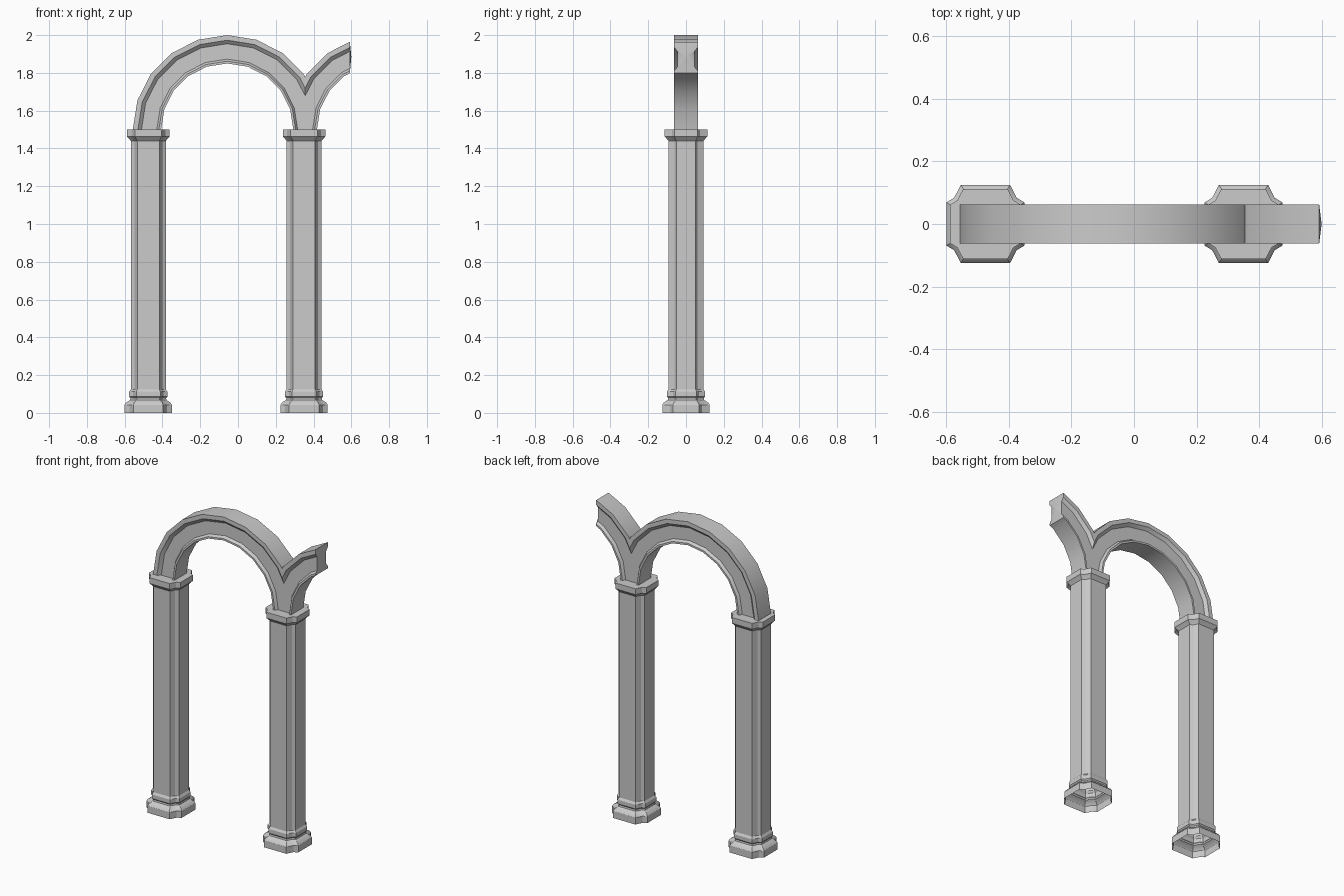
import bpy, bmesh, math
from mathutils import Vector

if "Cube" in bpy.data.objects:
    bpy.data.objects.remove(bpy.data.objects["Cube"])


def finish(bm, name):
    bmesh.ops.recalc_face_normals(bm, faces=bm.faces)
    mesh = bpy.data.meshes.new(name)
    bm.to_mesh(mesh)
    bm.free()
    ob = bpy.data.objects.new(name, mesh)
    bpy.context.collection.objects.link(ob)
    bpy.ops.object.select_all(action='DESELECT')
    ob.select_set(True)
    bpy.context.view_layer.objects.active = ob
    bpy.ops.object.shade_smooth_by_angle(angle=math.radians(30))
    return ob


def bridge(bm, a, b):
    n = len(a)
    for i in range(n):
        j = (i + 1) % n
        bm.faces.new((a[i], a[j], b[j], b[i]))


# Notched-corner column section, in units of its half width
corner = [(1, 0.55), (0.80, 0.67), (0.63, 1)]
section = (corner
           + [(-x, y) for x, y in reversed(corner)]
           + [(-x, -y) for x, y in corner]
           + [(x, -y) for x, y in reversed(corner)])

# Column outline: half width, height
outline = [(0.125, 0), (0.125, 0.043), (0.117, 0.055), (0.096, 0.068),
           (0.094, 0.078), (0.101, 0.086), (0.101, 0.112), (0.0925, 0.125),
           (0.0925, 1.44), (0.098, 1.447), (0.1125, 1.463), (0.1125, 1.5)]


def column(name, cx):
    bm = bmesh.new()
    rings = [[bm.verts.new((cx + x * h, y * h, z)) for x, y in section]
             for h, z in outline]
    for a, b in zip(rings, rings[1:]):
        bridge(bm, a, b)
    bm.faces.new(rings[-1])
    finish(bm, name)


# Arch section: radius, half depth, with a recessed panel on both sides
half = [(0.35, 0.0625), (0.362, 0.0625), (0.373, 0.045),
        (0.454, 0.045), (0.473, 0.0625), (0.5, 0.0625)]
arch_section = half + [(r, -y) for r, y in reversed(half)]


def cut(bm, x, sign):
    geom = bm.verts[:] + bm.edges[:] + bm.faces[:]
    bmesh.ops.bisect_plane(bm, geom=geom, plane_co=(x, 0, 0),
                           plane_no=(sign, 0, 0), clear_outer=True)


def arch(bm, cx):
    prev = None
    for i in range(11):
        a = math.pi * (1 - i / 10)
        ring = [bm.verts.new((cx + r * math.cos(a), y, 1.5 + r * math.sin(a)))
                for r, y in arch_section]
        if prev:
            bridge(bm, prev, ring)
        prev = ring


# Columns
column("left_column", -0.475)
column("right_column", 0.35)

# Full arch, trimmed at the valley
VALLEY = 0.3555
bm = bmesh.new()
arch(bm, -0.057)
cut(bm, VALLEY, 1)
finish(bm, "main_arch")

# Start of the next arch, broken off with a slightly bulging end
bm = bmesh.new()
arch(bm, 0.768)
cut(bm, VALLEY, -1)
cut(bm, 0.592, 1)
rim = [e for e in bm.edges if e.is_boundary
       and all(abs(v.co.x - 0.592) < 1e-4 for v in e.verts)]
tip = bm.verts.new(Vector((0.6, 0, 1.885)))
for e in rim:
    bm.faces.new((*e.verts, tip))
finish(bm, "broken_arch")
